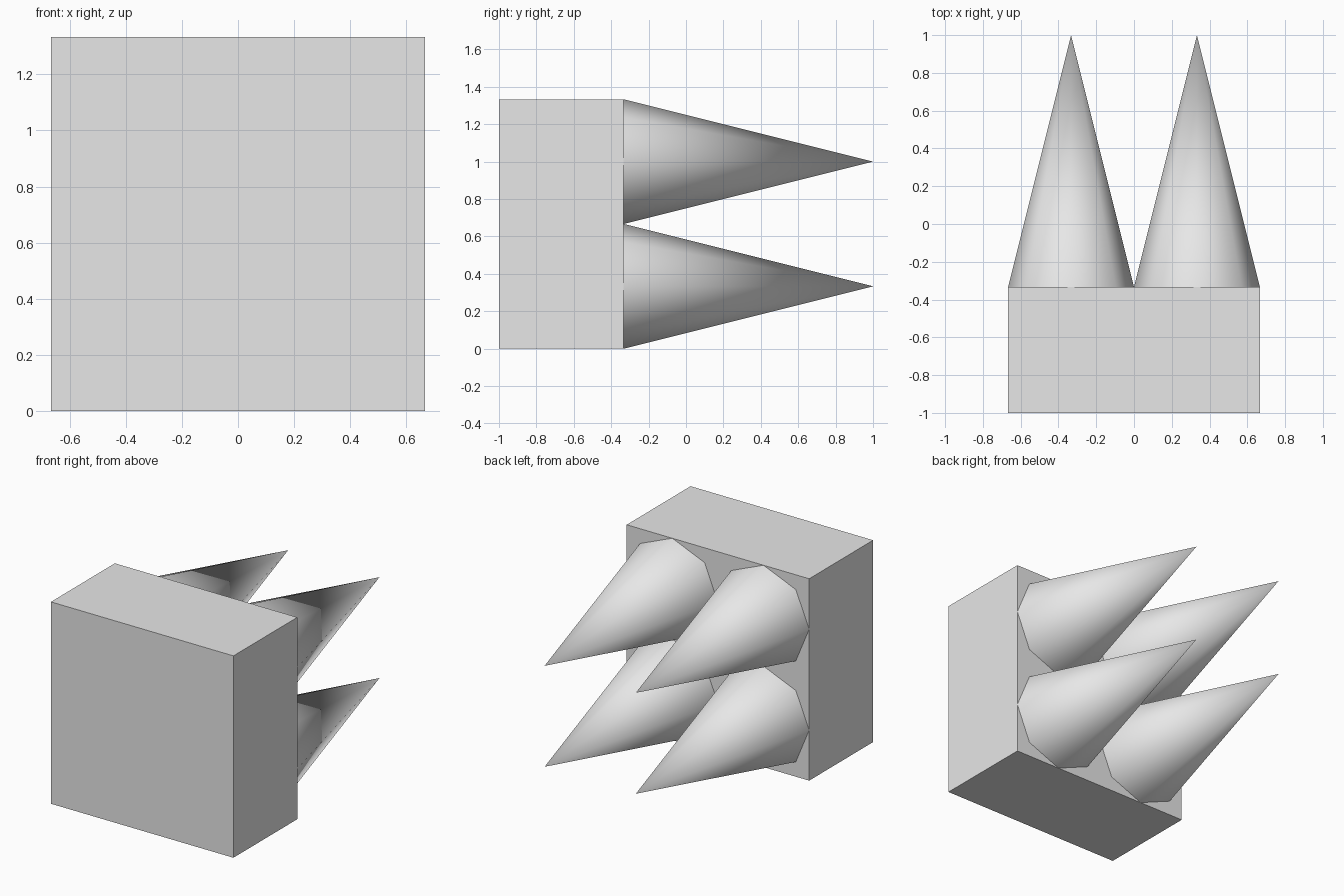
import bpy
import math

cube = bpy.data.objects.get("Cube")
if cube:
    bpy.data.objects.remove(cube, do_unlink=True)

THIRD = 1 / 3

# Single light grey material
grey = bpy.data.materials.new("light_grey")
grey.use_nodes = True
colour = (0.8, 0.8, 0.8, 1)
grey.diffuse_color = colour
grey.node_tree.nodes["Principled BSDF"].inputs["Base Color"].default_value = colour


def finish(name):
    obj = bpy.context.object
    obj.name = name
    obj.data.materials.append(grey)
    bpy.ops.object.transform_apply(location=False, rotation=True, scale=True)
    return obj


# Block at the front
bpy.ops.mesh.primitive_cube_add(size=1, location=(0, -2 * THIRD, 2 * THIRD))
bpy.context.object.scale = (4 * THIRD, 2 * THIRD, 4 * THIRD)
finish("block")

# Four smooth eight-sided spikes pointing backwards
for side, x in (("right", -THIRD), ("left", THIRD)):
    for level, z in (("lower", THIRD), ("upper", 3 * THIRD)):
        bpy.ops.mesh.primitive_cone_add(
            vertices=8, radius1=THIRD, radius2=0, depth=4 * THIRD,
            end_fill_type='NGON', location=(x, THIRD, z),
            rotation=(-math.pi / 2, 0, 0))
        finish(f"{level}_{side}_spike")
        bpy.ops.object.shade_smooth_by_angle(angle=math.radians(60))
